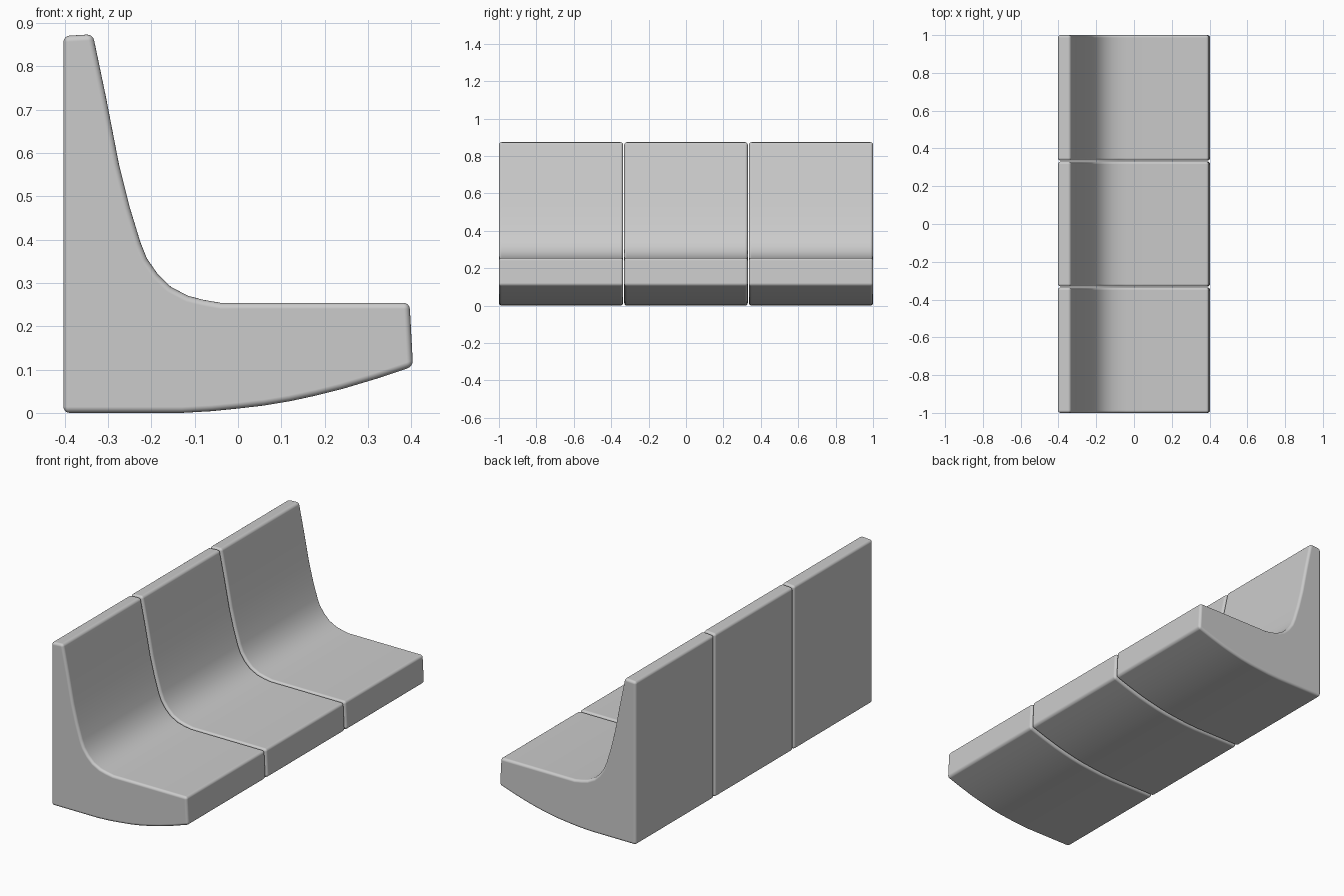
import bpy, bmesh, math

if "Cube" in bpy.data.objects:
    bpy.data.objects.remove(bpy.data.objects["Cube"])

# Side profile (x, z): flat back, curved underside, seat and scooped backrest
PROFILE = [
    (-0.403, 0.0), (-0.13, 0.0), (-0.06, 0.004), (0.0, 0.01), (0.06, 0.017),
    (0.12, 0.027), (0.18, 0.04), (0.24, 0.055), (0.32, 0.079), (0.404, 0.107),
    (0.396, 0.254), (-0.04, 0.254), (-0.08, 0.261), (-0.115, 0.27),
    (-0.155, 0.291), (-0.185, 0.32), (-0.21, 0.356), (-0.225, 0.393),
    (-0.25, 0.475), (-0.275, 0.575), (-0.305, 0.73), (-0.335, 0.874),
    (-0.403, 0.87),
]
GAP = 0.003


def seat_module(name, y0, y1):
    """Extrude the profile along y and round its hard edges."""
    bm = bmesh.new()
    face = bm.faces.new([bm.verts.new((x, y0, z)) for x, z in PROFILE])
    ext = bmesh.ops.extrude_face_region(bm, geom=[face])
    verts = [v for v in ext["geom"] if isinstance(v, bmesh.types.BMVert)]
    bmesh.ops.translate(bm, verts=verts, vec=(0, y1 - y0, 0))
    bmesh.ops.recalc_face_normals(bm, faces=bm.faces)
    mesh = bpy.data.meshes.new(name)
    bm.to_mesh(mesh)
    bm.free()
    ob = bpy.data.objects.new(name, mesh)
    bpy.context.collection.objects.link(ob)
    for p in mesh.polygons:
        p.use_smooth = True
    bev = ob.modifiers.new("soft_edges", 'BEVEL')
    bev.width = 0.014
    bev.segments = 4
    bev.limit_method = 'ANGLE'
    bev.angle_limit = math.radians(35)
    bev.harden_normals = True


# Three identical modules side by side
third = 2 / 3
for i, name in enumerate(("seat_left", "seat_middle", "seat_right")):
    start, end = -1 + i * third, -1 + (i + 1) * third
    seat_module(name, start + (GAP if i > 0 else 0), end - (GAP if i < 2 else 0))
